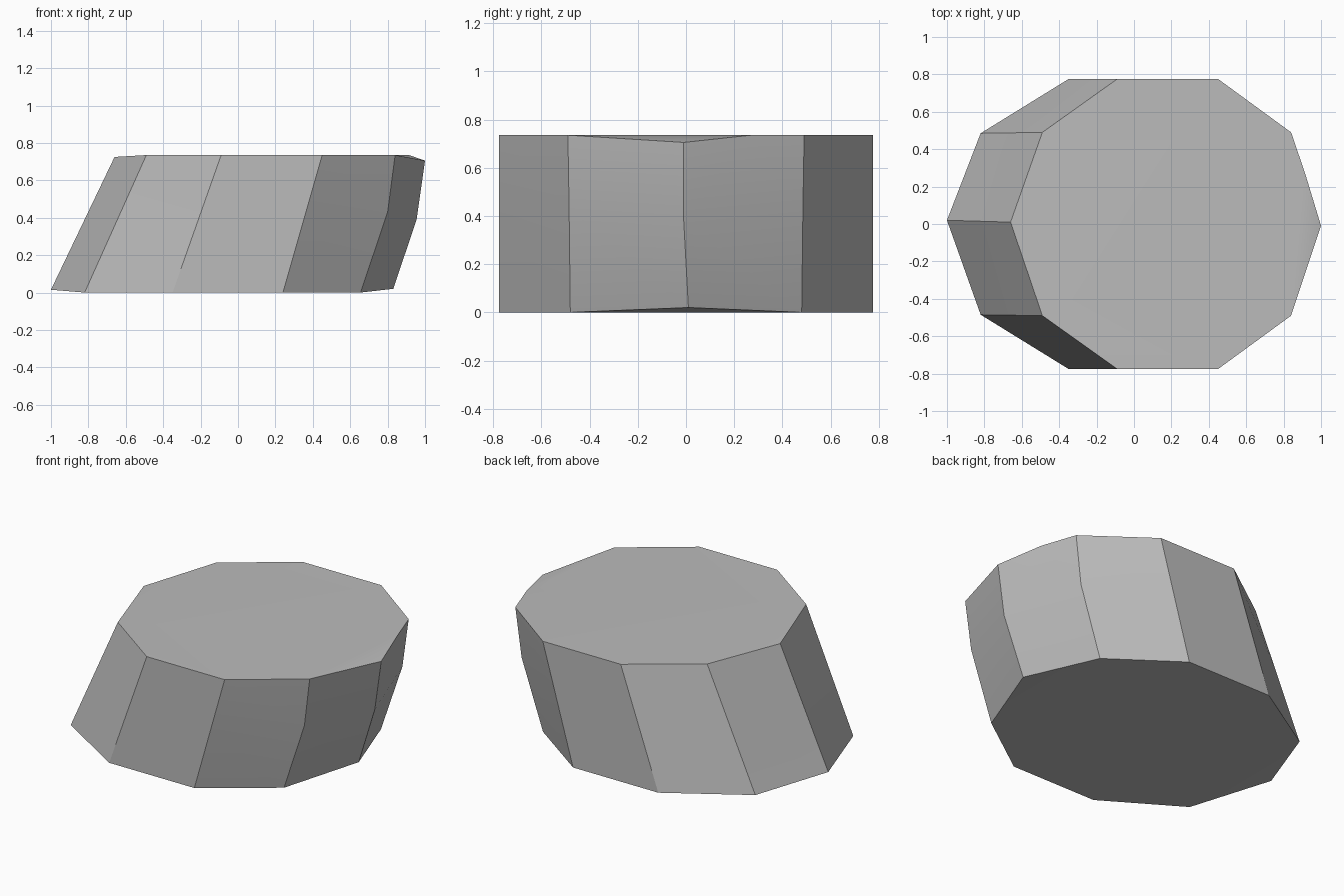
import bpy, bmesh
from math import radians
from mathutils import Vector

cube = bpy.data.objects.get("Cube")
if cube:
    bpy.data.objects.remove(cube, do_unlink=True)

grey = bpy.data.materials.new("stone_grey")
grey.use_nodes = True
colour = (0.5, 0.5, 0.5, 1)
grey.diffuse_color = colour
grey.node_tree.nodes["Principled BSDF"].inputs["Base Color"].default_value = colour

# Half rings from the right tip to the left tip, mirrored across y
top_half = [(-0.66, 0.01, 0.725), (-0.49, 0.49, 0.735), (-0.09, 0.775, 0.735),
            (0.45, 0.775, 0.735), (0.84, 0.49, 0.735), (1.0, -0.01, 0.705)]
low_half = [(-1.0, 0.02, 0.015), (-0.82, 0.485, 0), (-0.35, 0.775, 0),
            (0.24, 0.775, 0), (0.655, 0.48, 0), (0.83, 0.01, 0.02)]
# The left side bulges part way up; the other edges stay straight
mid_half = [Vector(a).lerp(Vector(b), 0.55) for a, b in zip(low_half, top_half)]
mid_half[4] = Vector((0.80, 0.485, 0.43))
mid_half[5] = Vector((0.955, -0.01, 0.39))


def ring(bm, half):
    mirrored = [(x, -y, z) for x, y, z in half[-2:0:-1]]
    return [bm.verts.new(p) for p in list(half) + mirrored]


bm = bmesh.new()
low, mid, top = (ring(bm, h) for h in (low_half, mid_half, top_half))
nick = bm.verts.new((0.915, 0.27, 0.735))

# Slanted side walls, with a small nick in the rim beside the left tip
for a, b in ((low, mid), (mid, top)):
    for i in range(len(a)):
        j = (i + 1) % len(a)
        if b is top and i == 4:
            bm.faces.new((a[i], a[j], nick))
            bm.faces.new((a[j], b[j], nick))
            bm.faces.new((a[i], nick, b[i]))
        else:
            bm.faces.new((a[i], a[j], b[j], b[i]))

# Flat caps whose tips dip slightly
for cap, extra in ((top, [nick]), (low, [])):
    bm.faces.new(cap[1:5] + extra + cap[6:])
    bm.faces.new((cap[1], cap[0], cap[9]))
    bm.faces.new((extra or [cap[4]]) + [cap[5], cap[6]])

bmesh.ops.recalc_face_normals(bm, faces=bm.faces)
mesh = bpy.data.meshes.new("slanted_block")
bm.to_mesh(mesh)
bm.free()
mesh.materials.append(grey)
block = bpy.data.objects.new("slanted_block", mesh)
bpy.context.collection.objects.link(block)

bpy.context.view_layer.objects.active = block
block.select_set(True)
bpy.ops.object.shade_smooth_by_angle(angle=radians(25))
